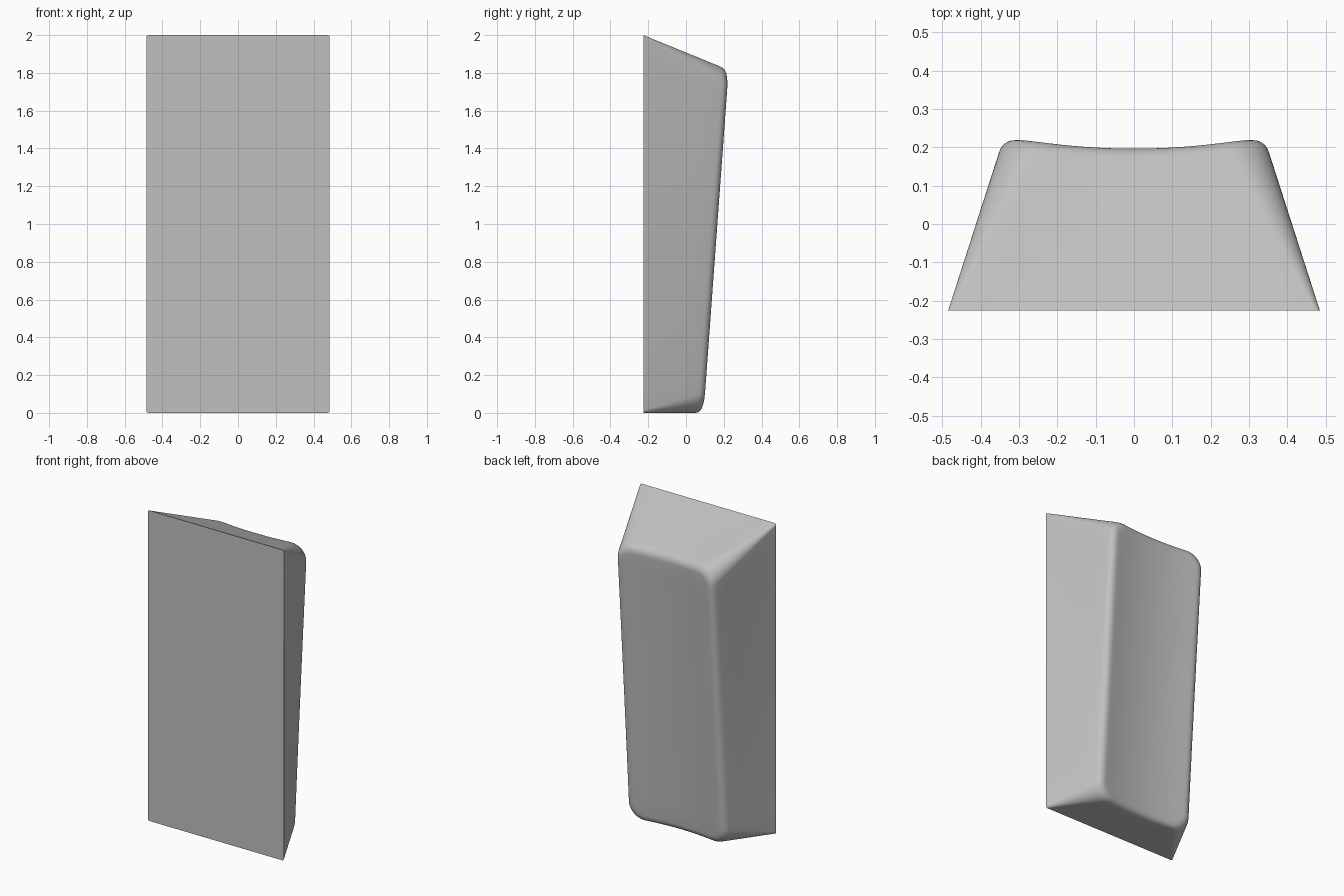
import bpy, bmesh, math
from mathutils import Vector

cube = bpy.data.objects.get("Cube")
if cube:
    bpy.data.objects.remove(cube, do_unlink=True)

FRONT_Y = -0.226
FILLET = 0.045


def rounded_rect(half_w, low, high, radius, corner=10, sides=(14, 24)):
    """Outline in x and z with evenly sampled straight sides."""
    centres = [(half_w - radius, high - radius), (radius - half_w, high - radius),
               (radius - half_w, low + radius), (half_w - radius, low + radius)]
    points = []
    for i, (cx, cz) in enumerate(centres):
        for k in range(corner + 1):
            a = math.pi / 2 * (i + k / corner)
            points.append(Vector((cx + radius * math.cos(a), cz + radius * math.sin(a))))
        a = math.pi / 2 * (i + 1)
        nx, nz = centres[(i + 1) % 4]
        end = Vector((nx + radius * math.cos(a), nz + radius * math.sin(a)))
        start = points[-1]
        steps = sides[i % 2]
        points += [start.lerp(end, k / steps) for k in range(1, steps)]
    return points


def dished(p):
    """Tilted back surface, hollowed across its width."""
    hollow = 0.03 * (1 - (p.x / 0.325) ** 2)
    return Vector((p.x, 0.097 + 0.073 * p.y - hollow, p.y))


# Outlines of the base, the unrounded back edge and the inner fillet edge
base = [Vector((p.x, FRONT_Y, p.y)) for p in rounded_rect(0.485, 0, 2, 0.012)]
edge = [dished(p) for p in rounded_rect(0.34, 0, 1.82, 0.11)]
inner_flat = rounded_rect(0.34 - FILLET, FILLET, 1.82 - FILLET, 0.11 - FILLET)
inner = [dished(p) for p in inner_flat]
wall_end = [e + (b - e).normalized() * FILLET for b, e in zip(base, edge)]

# Walls, then rounded edge, then dished back
rings = [[b.lerp(w, k / 4) for b, w in zip(base, wall_end)] for k in range(5)]
for k in range(1, 7):
    t = k / 6
    rings.append([w.lerp(e, t).lerp(e.lerp(i, t), t)
                  for w, e, i in zip(wall_end, edge, inner)])
middle = Vector((0, 0.91))
for k in range(1, 10):
    rings.append([dished(p.lerp(middle, k / 10)) for p in inner_flat])

bm = bmesh.new()
loops = [[bm.verts.new(p) for p in ring] for ring in rings]
count = len(base)
for a, b in zip(loops, loops[1:]):
    for i in range(count):
        j = (i + 1) % count
        bm.faces.new((a[i], a[j], b[j], b[i]))
tip = bm.verts.new(dished(middle))
for i in range(count):
    bm.faces.new((loops[-1][i], loops[-1][(i + 1) % count], tip))
bm.faces.new(loops[0])  # flat front
bmesh.ops.recalc_face_normals(bm, faces=bm.faces)

mesh = bpy.data.meshes.new("key_cap")
bm.to_mesh(mesh)
bm.free()
cap = bpy.data.objects.new("key_cap", mesh)
bpy.context.collection.objects.link(cap)

# Plain grey plastic
grey = bpy.data.materials.new("light grey")
grey.use_nodes = True
colour = (0.53, 0.53, 0.53, 1)
grey.diffuse_color = colour
grey.node_tree.nodes["Principled BSDF"].inputs["Base Color"].default_value = colour
mesh.materials.append(grey)

bpy.ops.object.select_all(action='DESELECT')
cap.select_set(True)
bpy.context.view_layer.objects.active = cap
bpy.ops.object.shade_smooth_by_angle(angle=math.radians(35))
